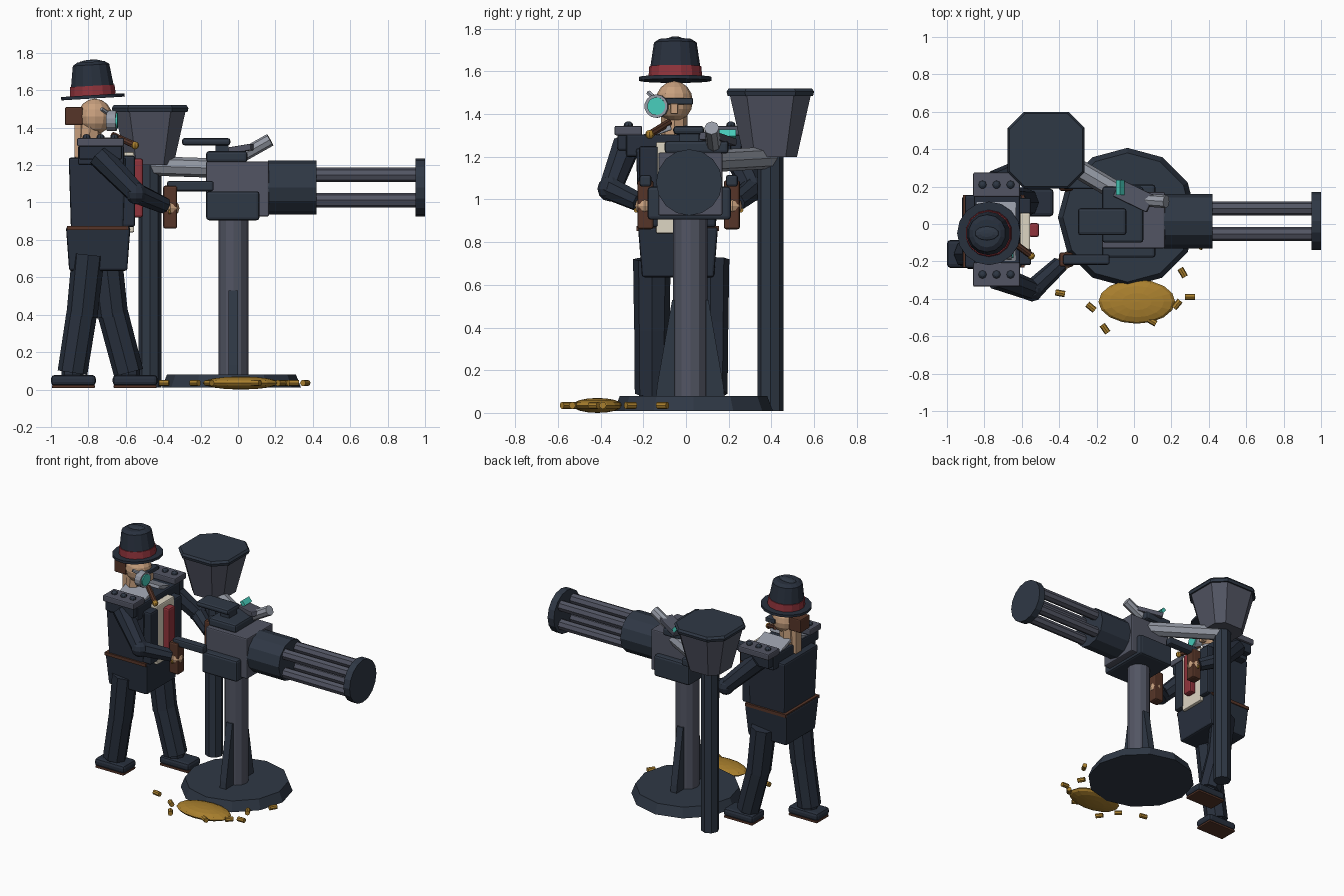
import bpy, bmesh, math
from mathutils import Vector, Matrix

if "Cube" in bpy.data.objects:
    bpy.data.objects.remove(bpy.data.objects["Cube"])


def material(name, r, g, b):
    def lin(c):
        c /= 255
        return c / 12.92 if c < 0.04 else ((c + 0.055) / 1.055) ** 2.4
    m = bpy.data.materials.new(name)
    m.diffuse_color = (lin(r), lin(g), lin(b), 1)
    m.use_nodes = True
    m.node_tree.nodes["Principled BSDF"].inputs["Base Color"].default_value = m.diffuse_color
    return m


SLATE = material("dark slate", 47, 56, 69)
SUIT = material("suit navy", 40, 48, 61)
STEEL = material("gun grey", 82, 85, 99)
SILVER = material("light grey", 148, 153, 164)
SKIN = material("skin", 200, 160, 126)
BROWN = material("leather brown", 86, 53, 40)
RED = material("dull red", 145, 52, 60)
GOLD = material("brass", 170, 128, 46)
TEAL = material("teal glass", 72, 205, 188)
CREAM = material("cream", 222, 214, 196)


def make(name, bm, mat):
    bmesh.ops.recalc_face_normals(bm, faces=bm.faces)
    me = bpy.data.meshes.new(name)
    bm.to_mesh(me)
    bm.free()
    me.materials.append(mat)
    ob = bpy.data.objects.new(name, me)
    bpy.context.collection.objects.link(ob)
    return ob


def box(name, lo, hi, mat, bevel=0.0, rot=None, taper=1.0):
    """Box between two corners; taper scales its bottom in x and y."""
    lo, hi = Vector(lo), Vector(hi)
    bm = bmesh.new()
    bmesh.ops.create_cube(bm, size=1)
    for v in bm.verts:
        if v.co.z < 0:
            v.co.x *= taper
            v.co.y *= taper
        v.co = Vector([a * b for a, b in zip(v.co, hi - lo)])
    ob = make(name, bm, mat)
    ob.location = (lo + hi) / 2
    if rot:
        ob.rotation_euler = rot
    if bevel:
        mod = ob.modifiers.new("bevel", 'BEVEL')
        mod.width, mod.segments = bevel, 2
    return ob


def rod(name, a, b, r1, mat, r2=None, sides=12):
    """Cylinder or cone from point a to point b."""
    a, b = Vector(a), Vector(b)
    bm = bmesh.new()
    bmesh.ops.create_cone(bm, cap_ends=True, segments=sides, radius1=r1,
                          radius2=r1 if r2 is None else r2, depth=(b - a).length)
    q = (b - a).to_track_quat('Z', 'Y').to_matrix().to_4x4()
    bm.transform(Matrix.Translation((a + b) / 2) @ q)
    return make(name, bm, mat)


def ball(name, c, radii, mat, seg=12, rings=8):
    bm = bmesh.new()
    bmesh.ops.create_uvsphere(bm, u_segments=seg, v_segments=rings, radius=1)
    bm.transform(Matrix.Translation(c) @ Matrix.Diagonal((*radii, 1)))
    return make(name, bm, mat)


def lofted(name, c, rings, mat):
    """Chamfered squares (z, half width) joined into a closed shell."""
    bm = bmesh.new()
    loops = []
    for z, h in rings:
        k = h * 0.58
        pts = [(h, -k), (h, k), (k, h), (-k, h), (-h, k), (-h, -k), (-k, -h), (k, -h)]
        loops.append([bm.verts.new((c[0] + x, c[1] + y, z)) for x, y in pts])
    for l0, l1 in zip(loops, loops[1:]):
        for i in range(8):
            j = (i + 1) % 8
            bm.faces.new((l0[i], l0[j], l1[j], l1[i]))
    bm.faces.new(loops[0])
    bm.faces.new(loops[-1])
    return make(name, bm, mat)


# Pedestal: base, column and two triangular fins
CX, CY = -0.025, 0.02
rod("base", (-0.035, 0.035, 0.01), (-0.035, 0.035, 0.08), 0.372, SLATE, 0.345)
rod("column", (CX, CY, 0.07), (CX, CY, 0.95), 0.08, STEEL)
for s in (-1, 1):
    bm = bmesh.new()
    prof = [(0.05, 0.08), (0.16, 0.08), (0.155, 0.13), (0.085, 0.53), (0.05, 0.53)]
    f = bm.faces.new([bm.verts.new((CX - 0.025, CY + s * y, z)) for y, z in prof])
    ext = bmesh.ops.extrude_face_region(bm, geom=[f])
    bmesh.ops.translate(bm, vec=(0.05, 0, 0),
                        verts=[v for v in ext["geom"] if isinstance(v, bmesh.types.BMVert)])
    make("column_fin", bm, SLATE)

# Gun body, drum, barrels and muzzle plate
GY, GZ = 0.015, 1.08
box("gun_body", (-0.17, -0.13, 0.925), (0.165, 0.17, 1.22), STEEL, 0.008)
box("lower_housing", (-0.17, -0.18, 0.905), (0.115, 0.21, 1.06), SLATE, 0.015)
rod("drum", (0.16, GY, GZ), (0.42, GY, GZ), 0.145, SLATE)
for y in (-0.068, 0.068):
    for z in (-0.068, 0.068):
        rod("barrel", (0.41, GY + y, GZ + z), (0.96, GY + y, GZ + z), 0.038, STEEL, sides=8)
rod("muzzle_plate", (0.95, GY, GZ), (1.0, GY, GZ), 0.155, SLATE, sides=16)

# Top cover, sight and scope
box("top_plate", (-0.17, -0.1, 1.215), (0.05, 0.2, 1.275), SLATE, 0.015)
box("cover_stem", (-0.12, -0.03, 1.27), (-0.05, 0.06, 1.32), SLATE)
box("top_cover", (-0.30, -0.06, 1.305), (-0.04, 0.085, 1.345), SLATE, 0.016)
box("sight_mount", (-0.1, 0.1, 1.265), (0.1, 0.2, 1.3), STEEL, 0.005, (0, -0.15, -0.45))
box("sight_glass", (-0.085, 0.155, 1.285), (-0.06, 0.235, 1.325), TEAL, 0, (0, -0.7, 0))
rod("scope", (0.03, 0.13, 1.255), (0.172, 0.12, 1.335), 0.035, SILVER, sides=8)

# Rear handles and grips
for y in (-0.19, 0.215):
    box("handle_arm", (-0.38, y - 0.028, 1.06), (-0.13, y + 0.028, 1.115), SLATE, 0.012)
    box("grip", (-0.40, y - 0.038, 0.86), (-0.325, y + 0.038, 1.09), BROWN, 0.012)

# Hopper on its pole, with feed chute
HX, HY = -0.47, 0.395
rod("hopper_pole", (HX, HY, 0.01), (HX, HY, 1.21), 0.061, SLATE, sides=8)
lofted("hopper", (HX, HY), [(1.2, 0.125), (1.49, 0.19)], STEEL)
lofted("hopper_rim", (HX, HY), [(1.485, 0.2), (1.505, 0.205), (1.52, 0.195)], SLATE)
rod("feed_chute", (-0.45, 0.385, 1.195), (0.0, 0.12, 1.18), 0.052, SILVER, sides=8)

# Spent brass
ball("brass_heap", (0.015, -0.415, 0.035), (0.205, 0.118, 0.035), GOLD, 16, 8)
shells = [(-0.395, -0.37, 170), (-0.23, -0.445, 140), (-0.155, -0.56, 125), (0.095, -0.52, 150),
          (0.23, -0.43, 50), (0.30, -0.39, 0), (0.26, -0.26, 120), (0.36, -0.11, 60)]
for x, y, deg in shells:
    a = math.radians(deg)
    d = Vector((math.cos(a), math.sin(a), 0)) * 0.026
    p = Vector((x, y, 0.035))
    rod("shell_case", p - d, p + d, 0.017, GOLD, sides=8)

# Gunner: legs and boots (rear leg, then forward leg)
for y, hip, knee, ankle, heel in ((-0.16, -0.8, -0.835, -0.885, -1.0),
                                  (0.115, -0.71, -0.67, -0.585, -0.67)):
    rod("thigh", (hip, y, 0.72), (knee, y, 0.39), 0.088, SUIT, 0.083, 8)
    rod("shin", (knee, y, 0.41), (ankle, y, 0.09), 0.082, SUIT, 0.08, 8)
    box("boot", (heel, y - 0.075, 0.02), (heel + 0.24, y + 0.075, 0.078), SUIT, 0.02)
    box("boot_sole", (heel + 0.005, y - 0.07, 0.008), (heel + 0.235, y + 0.07, 0.024), BROWN, 0.005)
    rod("ankle", (ankle, y, 0.06), (ankle, y, 0.11), 0.06, SUIT, sides=8)

# Coat
PY = -0.04
box("coat_skirt", (-0.92, PY - 0.185, 0.635), (-0.575, PY + 0.19, 0.87), SUIT, 0.012, taper=0.9)
box("torso", (-0.905, PY - 0.195, 0.84), (-0.6, PY + 0.195, 1.24), SUIT, 0.012, taper=0.92)
box("upper_chest", (-0.855, PY - 0.24, 1.2), (-0.61, PY + 0.25, 1.305), SUIT, 0.01)
box("belt", (-0.915, PY - 0.192, 0.852), (-0.585, PY + 0.195, 0.875), BROWN)
box("shirt", (-0.61, PY - 0.1, 0.84), (-0.555, PY + 0.1, 1.27), CREAM, 0.008)
box("necktie", (-0.56, PY - 0.03, 0.92), (-0.508, PY + 0.045, 1.235), RED, 0.012)
for s in (-1, 1):
    box("lapel", (-0.62, PY + s * 0.135 - 0.045, 0.87), (-0.55, PY + s * 0.135 + 0.045, 1.25), SUIT, 0.012)
    box("collar", (-0.845, PY + s * 0.1 - 0.075, 1.3), (-0.63, PY + s * 0.1 + 0.075, 1.325),
        SILVER, 0.006, (-s * 0.35, 0, 0))
    # Epaulette with three studs
    ey = -0.03 + s * 0.24
    box("epaulette", (-0.86, ey - 0.065, 1.3), (-0.61, ey + 0.065, 1.345), STEEL, 0.008)
    box("epaulette_drop", (-0.85, ey - 0.05, 1.23), (-0.62, ey + 0.05, 1.31), SUIT, 0.008)
    for x in (-0.81, -0.735, -0.66):
        ball("stud", (x, ey, 1.348), (0.022, 0.022, 0.018), SLATE, 8, 6)
    # Arm, cuff and hand
    el = (-0.545, -0.02 + s * 0.335, 1.05)
    wr = (-0.395, 0.01 + s * 0.225, 0.985)
    rod("upper_arm", (-0.74, -0.03 + s * 0.25, 1.25), el, 0.068, SUIT, 0.056, 8)
    ball("elbow", el, (0.06, 0.06, 0.06), SUIT, 10, 6)
    rod("forearm", el, wr, 0.056, SUIT, 0.045, 8)
    ball("hand", (-0.36, 0.012 + s * 0.205, 0.97), (0.047, 0.046, 0.045), SKIN, 8, 6)
    rod("ring", (-0.372, 0.012 + s * 0.245, 0.95), (-0.36, 0.012 + s * 0.245, 0.95), 0.012, GOLD, sides=8)

# Head, neck and hair
HDX, HDY = -0.765, -0.055
rod("neck", (-0.8, HDY, 1.25), (-0.79, HDY, 1.42), 0.062, SKIN, sides=8)
ball("head", (HDX, HDY, 1.46), (0.092, 0.087, 0.095), SKIN, 12, 8)
box("hair_tail", (-0.925, HDY - 0.055, 1.413), (-0.83, HDY + 0.055, 1.51), BROWN, 0.008)
box("nape_hair", (-0.875, HDY - 0.035, 1.24), (-0.835, HDY + 0.035, 1.42), SKIN, 0.006)
box("nose", (-0.69, HDY - 0.018, 1.40), (-0.655, HDY + 0.018, 1.45), SKIN, 0.006)
box("eye_band", (-0.74, HDY - 0.05, 1.445), (-0.662, HDY + 0.088, 1.475), SLATE, 0.005)
rod("monocle_ring", (-0.7, -0.135, 1.437), (-0.65, -0.14, 1.437), 0.055, SILVER, sides=14)
rod("monocle_lens", (-0.66, -0.139, 1.437), (-0.643, -0.14, 1.437), 0.042, TEAL, sides=14)
rod("monocle_arm", (-0.67, -0.13, 1.46), (-0.73, -0.175, 1.5), 0.012, SILVER, sides=6)
rod("cigar", (-0.67, -0.08, 1.36), (-0.555, -0.165, 1.308), 0.018, BROWN, sides=8)
ball("cigar_ember", (-0.55, -0.17, 1.305), (0.021, 0.021, 0.021), GOLD, 8, 6)

# Hat, tilted slightly back
hat = [rod("hat_brim", (0, 0, 0), (0, 0, 0.018), 0.17, SUIT, sides=16),
       rod("hat_band", (0, 0, 0.015), (0, 0, 0.068), 0.126, RED, 0.122, 14),
       rod("hat_crown", (0, 0, 0.06), (0, 0, 0.18), 0.118, SUIT, 0.1, 14),
       rod("hat_top", (0, 0, 0.18), (0, 0, 0.196), 0.1, SUIT, 0.075, 14),
       ball("hat_ridge", (0, 0, 0.192), (0.07, 0.04, 0.016), SLATE, 10, 6)]
for ob in hat:
    ob.location = (-0.775, -0.05, 1.556)
    ob.rotation_euler = (0, -0.06, 0)
